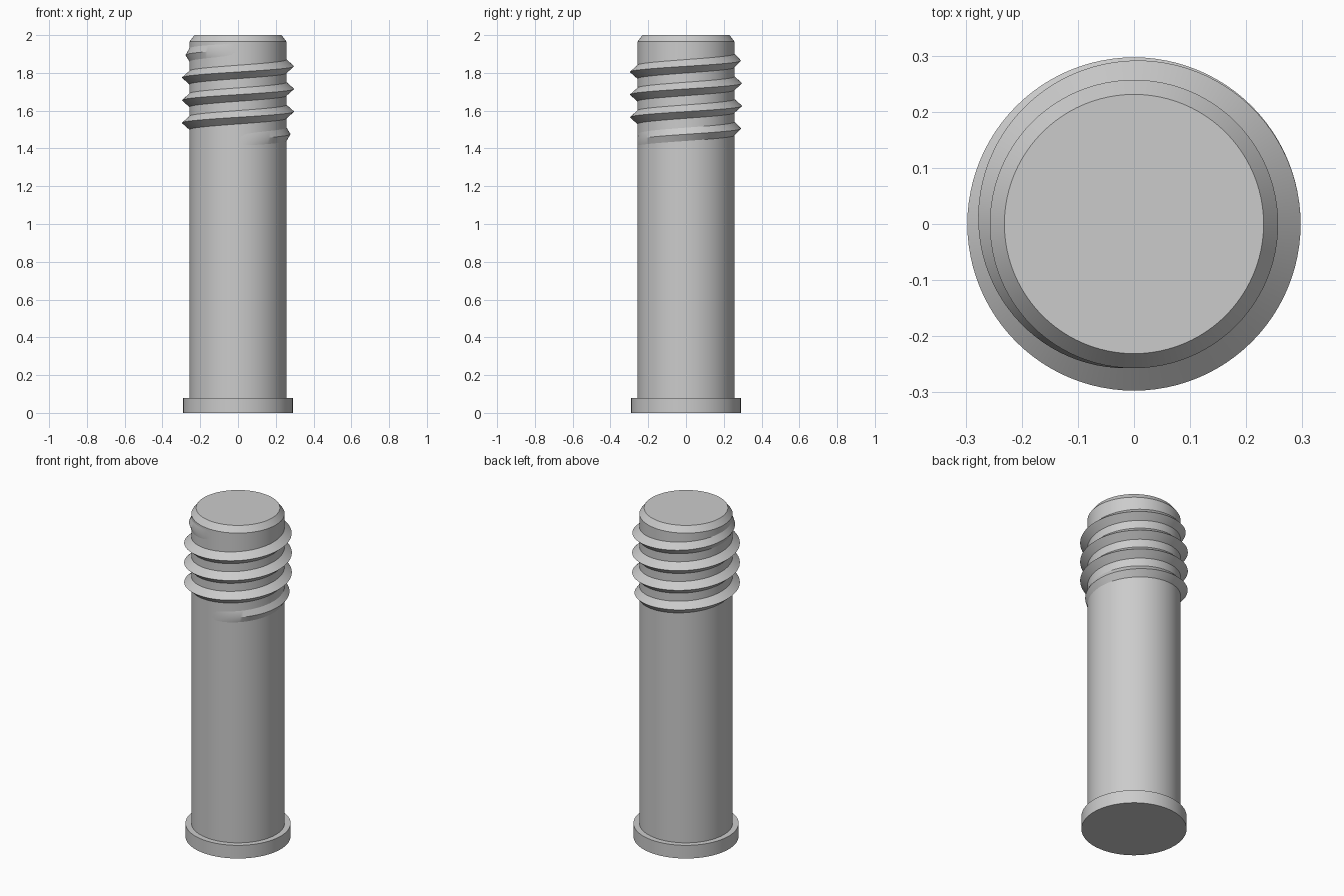
import bpy
import math

cube = bpy.data.objects.get("Cube")
if cube:
    bpy.data.objects.remove(cube, do_unlink=True)

SEGMENTS = 96
SHAFT_R, CREST_R = 0.257, 0.297
PITCH, HALF_WIDTH = 0.12, 0.036
START, END, FADE = -0.25, 3.75, 0.75   # thread extent and run-out, in turns
BASE_Z = 1.475                         # crest height at turn zero

grey = bpy.data.materials.new("grey metal")
grey.use_nodes = True
color = (0.6, 0.6, 0.6, 1)
grey.diffuse_color = color
grey.node_tree.nodes["Principled BSDF"].inputs["Base Color"].default_value = color


def add_object(name, verts, faces):
    mesh = bpy.data.meshes.new(name)
    mesh.from_pydata(verts, [], faces)
    mesh.materials.append(grey)
    obj = bpy.data.objects.new(name, mesh)
    bpy.context.collection.objects.link(obj)
    bpy.ops.object.select_all(action='DESELECT')
    obj.select_set(True)
    bpy.context.view_layer.objects.active = obj
    bpy.ops.object.shade_smooth_by_angle(angle=math.radians(30))
    return obj


def polar(r, angle, z):
    return (r * math.cos(angle), r * math.sin(angle), z)


def lathe(name, profile):
    """Revolve (radius, height) points, listed bottom to top, and cap both ends."""
    n = SEGMENTS
    verts = [polar(r, math.tau * i / n, z) for r, z in profile for i in range(n)]
    faces = [(k * n + i, k * n + (i + 1) % n, (k + 1) * n + (i + 1) % n, (k + 1) * n + i)
             for k in range(len(profile) - 1) for i in range(n)]
    faces.append(tuple(reversed(range(n))))
    faces.append(tuple(range(len(verts) - n, len(verts))))
    return add_object(name, verts, faces)


# Flat head, shaft and chamfered tip in one turned body
lathe("bolt_body", [(0.29, 0), (0.29, 0.08), (SHAFT_R, 0.08),
                    (SHAFT_R, 1.965), (0.231, 2)])

# Helical V thread whose height runs out at both ends
root = SHAFT_R - 0.0005
core = SHAFT_R - 0.02
steps = round((END - START) * SEGMENTS)
verts, faces = [], []
for i in range(steps + 1):
    turn = START + i / SEGMENTS
    u = max(0, 1 - min(turn - START, END - turn) / FADE)
    crest = root + (CREST_R - root) * (1 - u ** 1.8)
    angle, z = math.tau * turn, BASE_Z + PITCH * turn
    verts += [polar(core, angle, z - HALF_WIDTH), polar(root, angle, z - HALF_WIDTH),
              polar(crest, angle, z),
              polar(root, angle, z + HALF_WIDTH), polar(core, angle, z + HALF_WIDTH)]
    if i:
        a, b = 5 * (i - 1), 5 * i
        faces += [(a + k, b + k, b + (k + 1) % 5, a + (k + 1) % 5) for k in range(5)]
faces.append((0, 1, 2, 3, 4))
faces.append(tuple(5 * steps + k for k in reversed(range(5))))
add_object("screw_thread", verts, faces)
